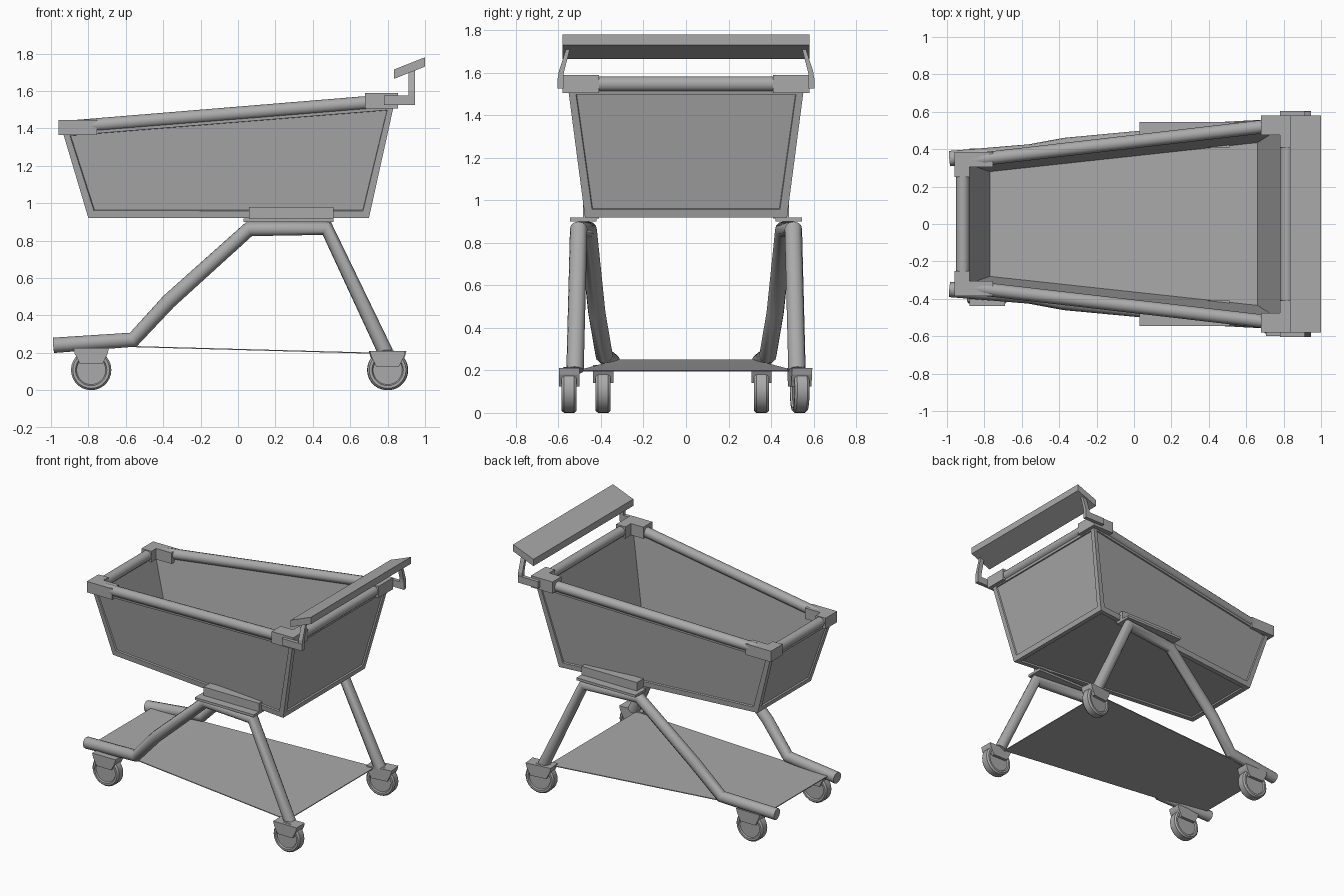
import bpy, bmesh, math
from mathutils import Vector, Matrix

if "Cube" in bpy.data.objects:
    bpy.data.objects.remove(bpy.data.objects["Cube"], do_unlink=True)

grey = bpy.data.materials.new("plain grey")
grey.use_nodes = True
GREY = (0.40, 0.40, 0.40, 1)
grey.diffuse_color = GREY
grey.node_tree.nodes["Principled BSDF"].inputs["Base Color"].default_value = GREY


def finish(name, bm, smooth=False):
    bmesh.ops.recalc_face_normals(bm, faces=bm.faces)
    me = bpy.data.meshes.new(name)
    bm.to_mesh(me)
    bm.free()
    ob = bpy.data.objects.new(name, me)
    bpy.context.collection.objects.link(ob)
    me.materials.append(grey)
    if smooth:
        shade(ob)
    return ob


def shade(ob):
    bpy.ops.object.select_all(action='DESELECT')
    ob.select_set(True)
    bpy.context.view_layer.objects.active = ob
    bpy.ops.object.shade_smooth_by_angle(angle=math.radians(35))


def prism(name, outline, offset):
    """Extrude a flat outline of 3D points along an offset vector."""
    bm = bmesh.new()
    face = bm.faces.new([bm.verts.new(p) for p in outline])
    ext = bmesh.ops.extrude_face_region(bm, geom=[face])
    verts = [v for v in ext["geom"] if isinstance(v, bmesh.types.BMVert)]
    bmesh.ops.translate(bm, verts=verts, vec=offset)
    return finish(name, bm)


def box(name, x0, x1, y0, y1, z0, z1):
    return prism(name, [(x0, y0, z0), (x1, y0, z0), (x1, y1, z0), (x0, y1, z0)], (0, 0, z1 - z0))


def tube(name, points, radius):
    cu = bpy.data.curves.new(name, 'CURVE')
    cu.dimensions = '3D'
    cu.bevel_depth = radius
    cu.bevel_resolution = 4
    cu.use_fill_caps = True
    sp = cu.splines.new('POLY')
    sp.points.add(len(points) - 1)
    for p, co in zip(sp.points, points):
        p.co = (*co, 1)
    ob = bpy.data.objects.new(name, cu)
    bpy.context.collection.objects.link(ob)
    bpy.ops.object.select_all(action='DESELECT')
    ob.select_set(True)
    bpy.context.view_layer.objects.active = ob
    bpy.ops.object.convert(target='MESH')
    ob = bpy.context.object
    ob.data.materials.clear()
    ob.data.materials.append(grey)
    shade(ob)


def ring(bm, xf, yf, zf, xb, yb, zb):
    """Four corners: front pair (-x), then back pair (+x)."""
    return [bm.verts.new(c) for c in
            ((xf, -yf, zf), (xb, -yb, zb), (xb, yb, zb), (xf, yf, zf))]


# Basket: tapered open tub with framed, recessed panels
bm = bmesh.new()
out_lo = ring(bm, -0.80, 0.31, 0.92, 0.70, 0.475, 0.92)
out_hi = ring(bm, -0.94, 0.355, 1.39, 0.835, 0.555, 1.53)
in_hi = ring(bm, -0.90, 0.325, 1.39, 0.795, 0.52, 1.53)
in_lo = ring(bm, -0.77, 0.28, 0.95, 0.66, 0.435, 0.95)
panels = [bm.faces.new(out_lo[::-1])]
bm.faces.new(in_lo)
for a, b in ((out_lo, out_hi), (out_hi, in_hi), (in_hi, in_lo)):
    for i in range(4):
        j = (i + 1) % 4
        f = bm.faces.new((a[i], a[j], b[j], b[i]))
        if a is out_lo:
            panels.append(f)
bmesh.ops.recalc_face_normals(bm, faces=bm.faces)
bmesh.ops.inset_individual(bm, faces=panels, thickness=0.05, depth=0.0)
bmesh.ops.inset_individual(bm, faces=panels, thickness=0.004, depth=-0.01)
finish("basket", bm)

# Rim rails
FRONT, BACK = Vector((-0.915, 0.335, 1.405)), Vector((0.817, 0.535, 1.547))
flip = Vector((1, -1, 1))
tube("front_rail", [FRONT, FRONT * flip], 0.036)
tube("back_rail", [BACK, BACK * flip], 0.036)

for side, s in (("right", -1), ("left", 1)):
    tube(side + "_rail", [FRONT * Vector((1, s, 1)), BACK * Vector((1, s, 1))], 0.036)

    # L-shaped corner sleeves
    front = [(-0.96, 0.25), (-0.88, 0.25), (-0.88, 0.305), (-0.755, 0.305), (-0.755, 0.385), (-0.96, 0.385)]
    back = [(0.855, 0.41), (0.78, 0.41), (0.78, 0.475), (0.68, 0.475), (0.68, 0.58), (0.855, 0.58)]
    prism(side + "_front_corner", [(x, s * y, 1.365) for x, y in front], (0, 0, 0.08))
    prism(side + "_back_corner", [(x, s * y, 1.505) for x, y in back], (0, 0, 0.085))

    # Handle bracket: flat arm and leaning upright
    box(side + "_handle_arm", 0.78, 0.945, s * 0.577, s * 0.605, 1.525, 1.575)
    up = [(0.58, 1.525), (0.605, 1.525), (0.60, 1.60), (0.563, 1.715), (0.545, 1.715), (0.575, 1.60)]
    prism(side + "_handle_upright", [(0.912, s * y, z) for y, z in up], (0.033, 0, 0))

    # Bent leg tube
    path = [(-0.985, 0.35, 0.24), (-0.56, 0.385, 0.27), (-0.37, 0.42, 0.475),
            (0.06, 0.46, 0.862), (0.475, 0.505, 0.865), (0.79, 0.522, 0.20)]
    tube(side + "_leg", [(x, s * y, z) for x, y, z in path], 0.041)

    # Mount between leg and basket
    box(side + "_mount_plate", 0.03, 0.51, s * 0.42, s * 0.545, 0.90, 0.918)
    box(side + "_mount_block", 0.06, 0.51, s * 0.41, s * 0.485, 0.915, 0.98)

# Push handle: slanted bar
prism("handle", [(0.835, -0.58, 1.665), (1.0, -0.58, 1.73), (1.0, -0.58, 1.78), (0.835, -0.58, 1.715)],
      (0, 1.16, 0))

# Lower tray: thin bent sheet
bm = bmesh.new()
rows = [(-0.93, 0.35, 0.252), (-0.56, 0.375, 0.236), (0.76, 0.51, 0.2)]
pairs = [[bm.verts.new((x, s * y, z)) for s in (-1, 1)] for x, y, z in rows]
for a, b in zip(pairs, pairs[1:]):
    bm.faces.new((a[0], b[0], b[1], a[1]))
tray = finish("lower_tray", bm)
mod = tray.modifiers.new("thickness", 'SOLIDIFY')
mod.thickness = 0.006


# Casters: lathed wheel with recessed hub, tapered housing above
def caster(name, x, y, top, yaw):
    profile = [(0.0, 0.026), (0.078, 0.026), (0.084, 0.035), (0.098, 0.035), (0.108, 0.024)]
    profile += [(r, -w) for r, w in reversed(profile)]
    turn = Matrix.Translation((x, y, 0.108)) @ Matrix.Rotation(yaw, 4, 'Z')
    bm = bmesh.new()
    vs = [bm.verts.new((r, w, 0)) for r, w in profile]
    edges = [bm.edges.new(e) for e in zip(vs, vs[1:])]
    bmesh.ops.spin(bm, geom=vs + edges, cent=(0, 0, 0), axis=(0, 1, 0),
                   angle=math.tau, steps=28, use_duplicate=False)
    bmesh.ops.remove_doubles(bm, verts=bm.verts, dist=0.0005)
    bm.transform(turn)
    finish(name + "_wheel", bm, True)
    side = [(-0.095, top), (0.095, top), (0.088, top - 0.03), (0.06, top - 0.085),
            (-0.06, top - 0.085), (-0.088, top - 0.03)]
    housing = prism(name + "_housing", [(px, -0.048, pz) for px, pz in side], (0, 0.096, 0))
    housing.data.transform(Matrix.Translation((x, y, 0)) @ Matrix.Rotation(yaw, 4, 'Z'))


caster("front_right_caster", -0.785, -0.39, 0.225, 0)
caster("front_left_caster", -0.785, 0.355, 0.225, 0)
caster("back_right_caster", 0.80, -0.55, 0.21, 0)
caster("back_left_caster", 0.80, 0.535, 0.21, 0.12)
